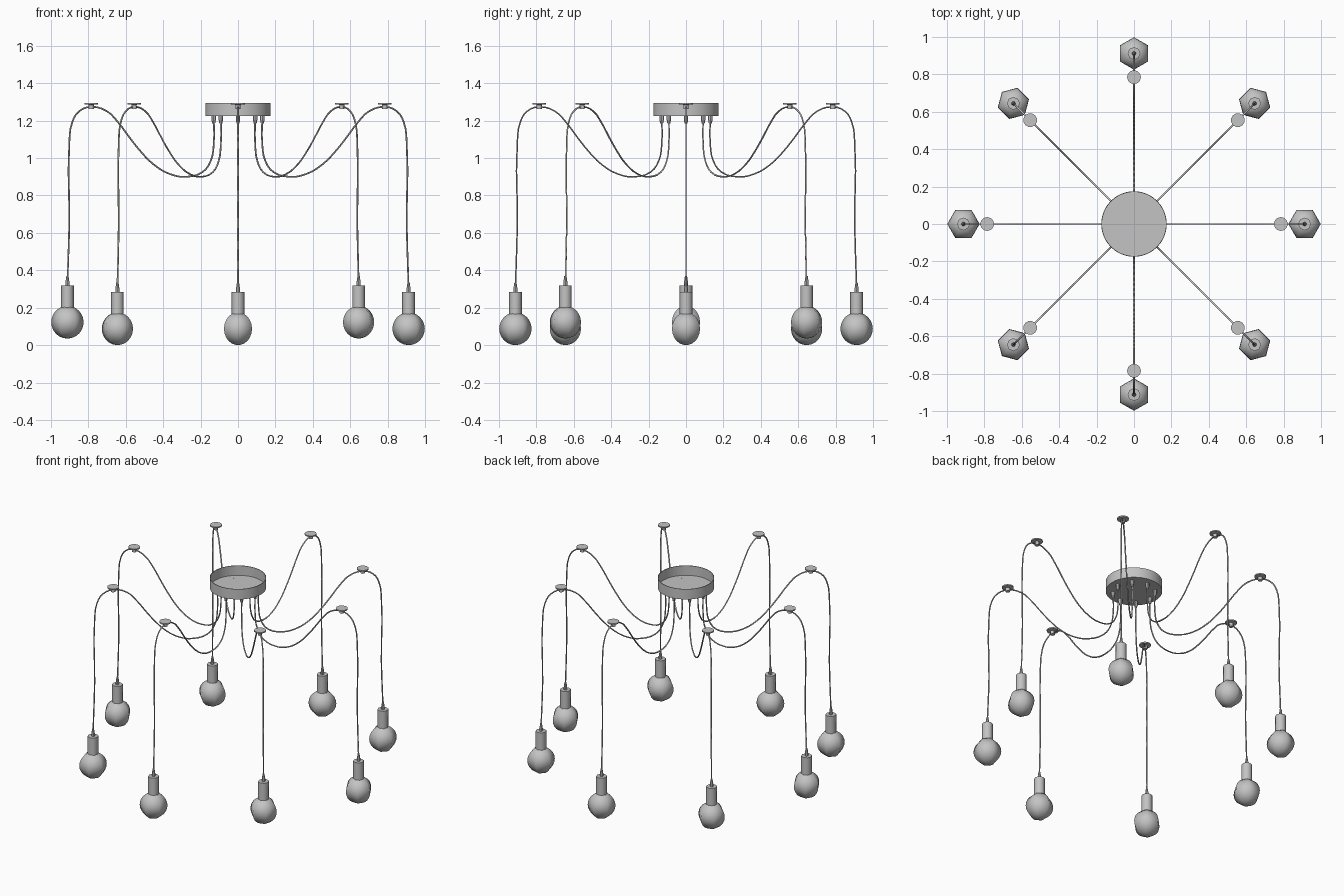
import bpy, bmesh, math
from mathutils import Matrix, Vector

cube = bpy.data.objects.get("Cube")
if cube:
    bpy.data.objects.remove(cube)

grey = bpy.data.materials.new("soft_grey")
grey.use_nodes = True
grey.diffuse_color = (0.55, 0.55, 0.55, 1)
grey.node_tree.nodes["Principled BSDF"].inputs["Base Color"].default_value = (0.55, 0.55, 0.55, 1)


def finish(name, mesh, sharp=40):
    """Link a mesh as a smooth-shaded object with sharp edges kept."""
    mesh.materials.clear()
    mesh.materials.append(grey)
    obj = bpy.data.objects.new(name, mesh)
    bpy.context.collection.objects.link(obj)
    bpy.ops.object.select_all(action='DESELECT')
    obj.select_set(True)
    bpy.context.view_layer.objects.active = obj
    bpy.ops.object.shade_smooth_by_angle(angle=math.radians(sharp))
    return obj


def lathe(name, profile, sides, radius=0, angle=0, sharp=40):
    """Spin an (r, z) profile, then place it at a radius and angle."""
    bm = bmesh.new()
    verts = [bm.verts.new((r, 0, z)) for r, z in profile]
    edges = [bm.edges.new(pair) for pair in zip(verts, verts[1:])]
    bmesh.ops.spin(bm, geom=verts + edges, cent=(0, 0, 0), axis=(0, 0, 1),
                   angle=math.tau, steps=sides, use_duplicate=False)
    bmesh.ops.remove_doubles(bm, verts=bm.verts, dist=1e-5)
    bmesh.ops.recalc_face_normals(bm, faces=bm.faces)
    bm.transform(Matrix.Rotation(angle, 4, 'Z') @ Matrix.Translation((radius, 0, 0)))
    mesh = bpy.data.meshes.new(name)
    bm.to_mesh(mesh)
    bm.free()
    return finish(name, mesh, sharp)


def cable(name, path, angle):
    """Round cord through (r, z) points in the vertical plane of its arm."""
    curve = bpy.data.curves.new(name, 'CURVE')
    curve.dimensions = '3D'
    curve.bevel_depth = 0.0045
    curve.bevel_resolution = 1
    curve.resolution_u = 3
    spline = curve.splines.new('BEZIER')
    spline.bezier_points.add(len(path) - 1)
    for point, (r, z) in zip(spline.bezier_points, path):
        point.co = Vector((r * math.cos(angle), r * math.sin(angle), z))
        point.handle_left_type = point.handle_right_type = 'AUTO'
    helper = bpy.data.objects.new(name + "_path", curve)
    bpy.context.collection.objects.link(helper)
    bpy.context.view_layer.update()
    deps = bpy.context.evaluated_depsgraph_get()
    mesh = bpy.data.meshes.new_from_object(helper.evaluated_get(deps))
    bpy.data.objects.remove(helper)
    finish(name, mesh, 60)


# Ceiling canopy: shallow cup, open at the top
lathe("canopy", [(0, 1.225), (0.175, 1.225), (0.175, 1.295),
                 (0.171, 1.295), (0.171, 1.229), (0, 1.229)], 48)

SWAG = [(0.13, 1.23), (0.13, 1.07), (0.146, 0.985), (0.19, 0.925), (0.28, 0.9),
        (0.365, 0.915), (0.45, 0.965), (0.52, 1.035), (0.58, 1.11), (0.64, 1.19),
        (0.70, 1.25), (0.785, 1.274), (0.85, 1.25), (0.887, 1.19), (0.902, 1.08)]
RAISED = (1, 4, 7)   # arms whose lamps hang a little higher

for i in range(8):
    a = i * math.pi / 4
    lift = 0.035 if i in RAISED else 0
    n = f"_{i + 1}"

    # Cord and the grip where it leaves the canopy
    cable("cord" + n, SWAG + [(0.902, 0.65), (0.912, 0.31 + lift)], a)
    lathe("canopy_grip" + n, [(0, 1.226), (0.012, 1.226), (0.012, 1.205),
                              (0.008, 1.185), (0, 1.185)], 8, 0.13, a)

    # Ceiling hook: disc with a short stem
    lathe("ceiling_hook" + n, [(0, 1.295), (0.037, 1.295), (0.037, 1.287), (0.014, 1.285),
                               (0.014, 1.262), (0, 1.262)], 12, 0.785, a)

    # Lamp: cord grip, socket and six-sided bulb
    lathe("socket_grip" + n, [(0, 0.335 + lift), (0.006, 0.335 + lift), (0.011, 0.3 + lift),
                              (0.011, 0.28 + lift), (0, 0.28 + lift)], 8, 0.912, a)
    lathe("socket" + n, [(0, 0.285 + lift), (0.034, 0.285 + lift),
                         (0.034, 0.15 + lift), (0, 0.15 + lift)], 8, 0.912, a, 50)
    arc = [math.pi * k / 12 for k in range(13)]
    lathe("bulb" + n, [(0.0865 * math.sin(t), 0.0875 - 0.0875 * math.cos(t) + lift)
                       for t in arc], 6, 0.912, a, 80)
